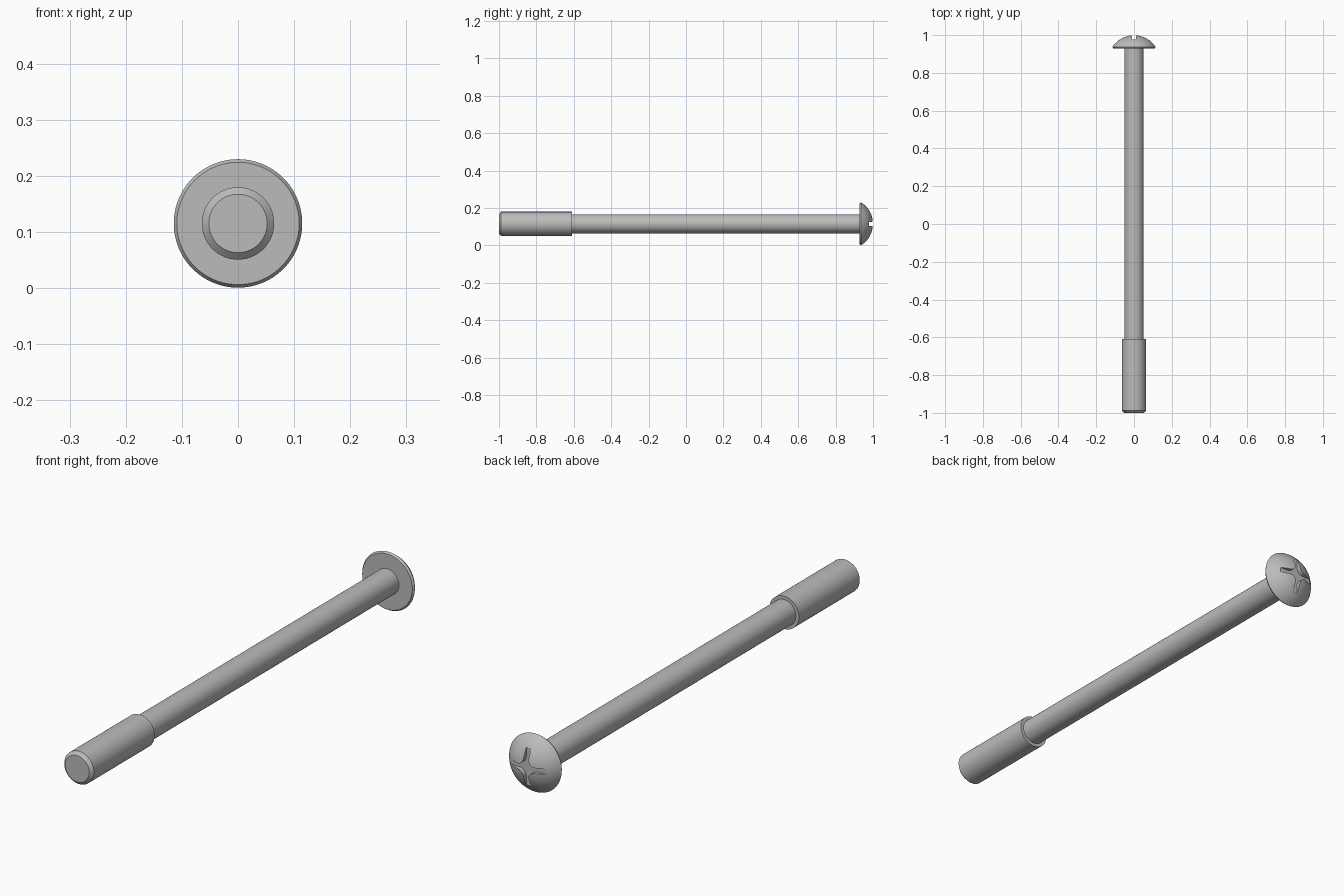
import bpy, bmesh
from math import cos, sin, pi, radians, sqrt, asin
from mathutils import Matrix, Vector

cube = bpy.data.objects.get("Cube")
if cube:
    bpy.data.objects.remove(cube, do_unlink=True)

AXIS_Z = 0.115
STEPS = 96

steel = bpy.data.materials.new("grey steel")
steel.use_nodes = True
GREY = (0.5, 0.5, 0.5, 1)
steel.diffuse_color = GREY
steel.node_tree.nodes["Principled BSDF"].inputs["Base Color"].default_value = GREY


def add_object(name, bm):
    bmesh.ops.recalc_face_normals(bm, faces=bm.faces)
    mesh = bpy.data.meshes.new(name)
    bm.to_mesh(mesh)
    bm.free()
    mesh.materials.append(steel)
    obj = bpy.data.objects.new(name, mesh)
    bpy.context.collection.objects.link(obj)
    obj.location.z = AXIS_Z
    return obj


def smooth(obj, angle=25):
    bpy.ops.object.select_all(action='DESELECT')
    obj.select_set(True)
    bpy.context.view_layer.objects.active = obj
    bpy.ops.object.shade_smooth_by_angle(angle=radians(angle))


def lathe(name, profile):
    """Revolve (radius, y) points about the long axis."""
    bm = bmesh.new()
    verts = [bm.verts.new((r, y, 0)) for r, y in profile]
    edges = [bm.edges.new(pair) for pair in zip(verts, verts[1:])]
    bmesh.ops.spin(bm, geom=verts + edges, axis=(0, 1, 0), cent=(0, 0, 0),
                   steps=STEPS, angle=2 * pi, use_merge=True)
    bmesh.ops.remove_doubles(bm, verts=bm.verts, dist=1e-5)
    return add_object(name, bm)


# Thick threaded end with a chamfered tip
threaded_end = lathe("threaded_end", [(0, -1), (0.052, -1), (0.0645, -0.988),
                                      (0.0645, -0.61), (0.051, -0.61)])
smooth(threaded_end)

# Slim shank
shank = lathe("shank", [(0.051, -0.61), (0.051, 0.928)])
smooth(shank)

# Domed head: flat underside, narrow bevelled rim, spherical cap
RIM, RIM_Y = 0.1145, 0.936
rise = 1 - RIM_Y
ball = (RIM ** 2 + rise ** 2) / (2 * rise)
sweep = asin(RIM / ball)
dome = [(ball * sin(sweep * i / 16), 1 - ball + ball * cos(sweep * i / 16))
        for i in range(16, -1, -1)]
head = lathe("head", [(0, 0.928), (0.109, 0.928)] + dome)

# Cross recess cutter: four arms joined by rounded inner corners
HALF, FILLET, REACH, FLOOR = 0.0105, 0.028, 0.085, 0.978
arm = [Vector((REACH, -HALF)), Vector((REACH, HALF))]
c = HALF + FILLET
arm += [Vector((c + FILLET * cos(a), c + FILLET * sin(a)))
        for a in (-pi / 2 - pi / 2 * i / 8 for i in range(9))]
bm = bmesh.new()
outline = []
for k in range(4):
    turn = Matrix.Rotation(k * pi / 2, 2)
    for p in arm:
        q = turn @ p
        outline.append(bm.verts.new((q.x, FLOOR, q.y)))
base = bm.faces.new(outline)
top = bmesh.ops.extrude_face_region(bm, geom=[base])["geom"]
bmesh.ops.translate(bm, vec=(0, 0.08, 0),
                    verts=[v for v in top if isinstance(v, bmesh.types.BMVert)])
cutter = add_object("cross_recess_cutter", bm)
cutter.hide_render = True

cut = head.modifiers.new("cross recess", 'BOOLEAN')
cut.operation = 'DIFFERENCE'
cut.solver = 'EXACT'
cut.object = cutter
bpy.context.view_layer.objects.active = head
bpy.ops.object.modifier_apply(modifier=cut.name)
bpy.data.objects.remove(cutter, do_unlink=True)
smooth(head)
